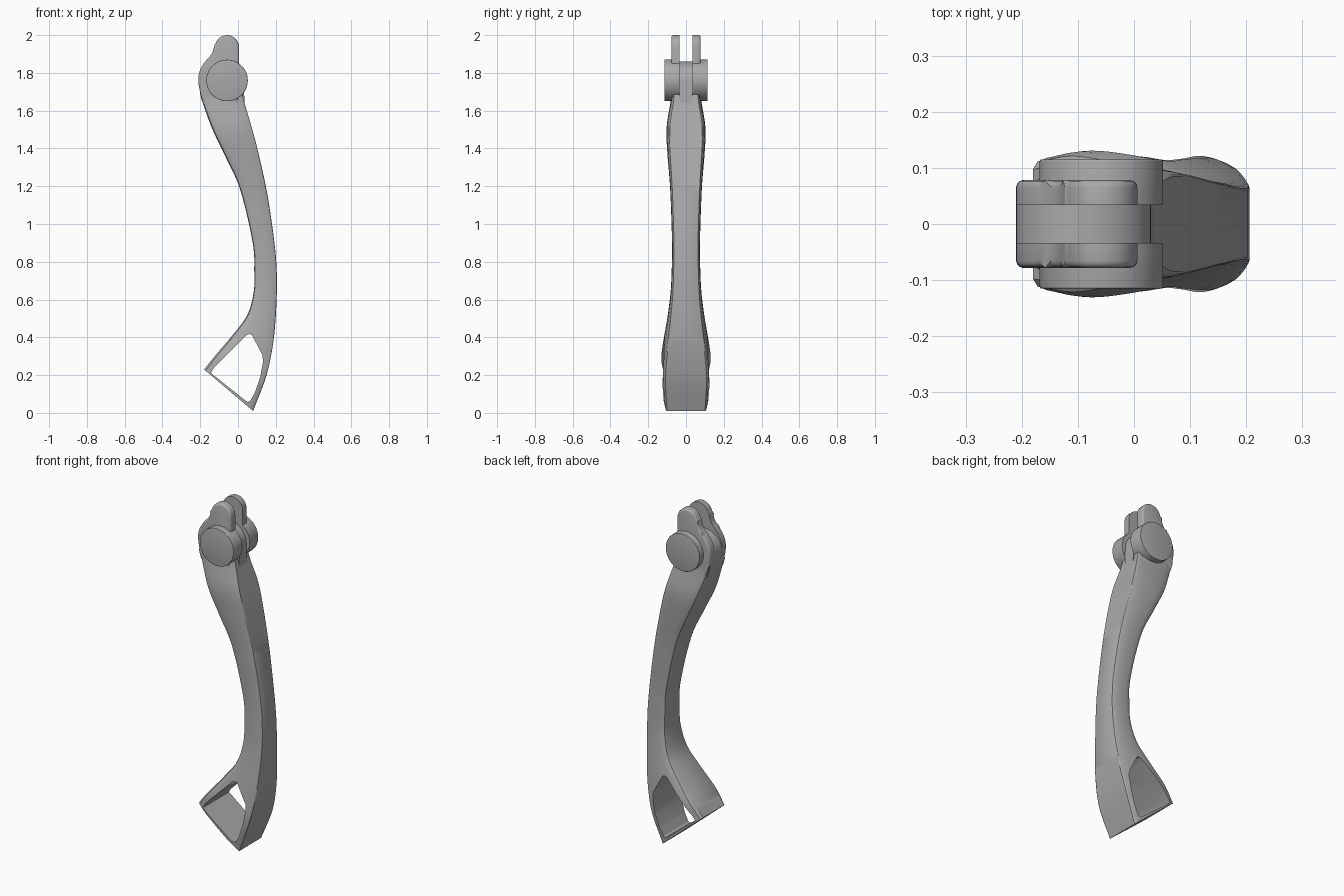
import bpy, bmesh, math
from mathutils import Vector

if "Cube" in bpy.data.objects:
    bpy.data.objects.remove(bpy.data.objects["Cube"])

grey = bpy.data.materials.new("plain grey")
grey.use_nodes = True
grey.diffuse_color = (0.4, 0.4, 0.4, 1)
grey.node_tree.nodes["Principled BSDF"].inputs["Base Color"].default_value = (0.4, 0.4, 0.4, 1)


def finish(name, bm):
    bmesh.ops.recalc_face_normals(bm, faces=bm.faces)
    mesh = bpy.data.meshes.new(name)
    bm.to_mesh(mesh)
    bm.free()
    mesh.materials.append(grey)
    ob = bpy.data.objects.new(name, mesh)
    bpy.context.collection.objects.link(ob)
    return ob


def smooth(ob, angle=32):
    bpy.ops.object.select_all(action='DESELECT')
    ob.select_set(True)
    bpy.context.view_layer.objects.active = ob
    bpy.ops.object.shade_smooth_by_angle(angle=math.radians(angle))


def prism(name, outline, y0, y1, bevel=0, bevel_y=()):
    """Extrude an x-z outline along y, rounding the rims at the given y."""
    bm = bmesh.new()
    base = bm.faces.new([bm.verts.new((x, y0, z)) for x, z in outline])
    ext = bmesh.ops.extrude_face_region(bm, geom=[base])
    for v in ext["geom"]:
        if isinstance(v, bmesh.types.BMVert):
            v.co.y = y1
    rim = [e for e in bm.edges if any(all(abs(v.co.y - y) < 1e-5 for v in e.verts) for y in bevel_y)]
    if rim:
        bmesh.ops.bevel(bm, geom=rim, offset=bevel, segments=3, profile=0.5, affect='EDGES')
    return finish(name, bm)


def spline(points, steps):
    """Catmull-Rom interpolation through rows of any length."""
    rows = [Vector(p) for p in points]
    out = []
    for i in range(len(rows) - 1):
        b, c = rows[i], rows[i + 1]
        a = rows[i - 1] if i else b * 2 - c
        d = rows[i + 2] if i + 2 < len(rows) else c * 2 - b
        for k in range(steps):
            t = k / steps
            out.append(b + (c - a) * (t / 2) + (a * 2 - b * 5 + c * 4 - d) * (t * t / 2)
                       + (b * 3 - a - c * 3 + d) * (t ** 3 / 2))
    return out + [rows[-1]]


def arc(cx, cz, rx, rz, a0, a1, n):
    angles = [math.radians(a0 + (a1 - a0) * i / n) for i in range(n + 1)]
    return [(cx + rx * math.cos(a), cz + rz * math.sin(a)) for a in angles]


# Curved arm: inner edge x, z; outer edge x, z; half width
stations = [
    (-.18, .23, .08, .01, .122), (-.115, .31, .145, .18, .133),
    (-.03, .41, .18, .33, .118), (.05, .52, .197, .47, .098),
    (.083, .64, .205, .62, .082), (.086, .75, .205, .75, .076),
    (.078, .9, .193, .9, .074), (.012, 1.18, .155, 1.16, .083),
    (-.068, 1.36, .105, 1.39, .098), (-.135, 1.5, .07, 1.52, .103),
    (-.19, 1.65, .035, 1.64, .082), (-.205, 1.72, .02, 1.7, .076)]
half = [(0, .8), (.03, .91), (.1, .97), (.22, 1), (.5, 1), (.75, .97), (.93, .9), (.985, .86), (1, .82)]
section = half + [(t, -w) for t, w in reversed(half)]
bm = bmesh.new()
rings = []
for row in spline(stations, 6):
    lx, lz, rx, rz, w = row
    rings.append([bm.verts.new((lx + (rx - lx) * t, w * s, lz + (rz - lz) * t)) for t, s in section])
for a, b in zip(rings, rings[1:]):
    for i in range(len(section)):
        j = (i + 1) % len(section)
        bm.faces.new((a[i], a[j], b[j], b[i]))
bm.faces.new(rings[0])
bm.faces.new(rings[-1])
arm = finish("arm", bm)

# Opening through the foot
window = [(-.143, .212), (-.13, .235), (.045, .412), (.06, .418), (.075, .41), (.13, .305),
          (.132, .27), (.118, .19), (.09, .11), (.065, .064), (.053, .058), (.04, .065), (-.13, .2)]
cutter = prism("foot_opening_cutter", window, -.3, .3)
cut = arm.modifiers.new("opening", 'BOOLEAN')
cut.operation, cut.solver, cut.object = 'DIFFERENCE', 'EXACT', cutter
bpy.context.view_layer.objects.active = arm
bpy.ops.object.modifier_apply(modifier=cut.name)
bpy.data.objects.remove(cutter)
smooth(arm)

# Forked head: two cheeks with rounded tabs
left_side = [tuple(p) for p in spline([(-.123, 1.95), (-.14, 1.9), (-.178, 1.855), (-.203, 1.81),
                                       (-.21, 1.765), (-.203, 1.71), (-.18, 1.63)], 4)]
cheek = [(.0, 1.63), (.006, 1.72)] + arc(-.058, 1.936, .064, .064, 0, 165, 14) + left_side
for side, label in ((-1, "right"), (1, "left")):
    smooth(prism(label + "_cheek", cheek, side * .034, side * .078, .012, (side * .078,)))
    # Round pivot cap on each side
    cap = arc(-.058, 1.76, .11, .11, 0, 352.5, 47)
    smooth(prism(label + "_pivot_cap", cap, side * .034, side * .115, .003, (side * .115,)))

# Solid hub between the cheeks
hub = [(.035, 1.63)] + arc(-.09, 1.755, .12, .105, 0, 180, 24) + [(-.203, 1.71), (-.18, 1.63)]
smooth(prism("hub", hub, -.034, .034))
